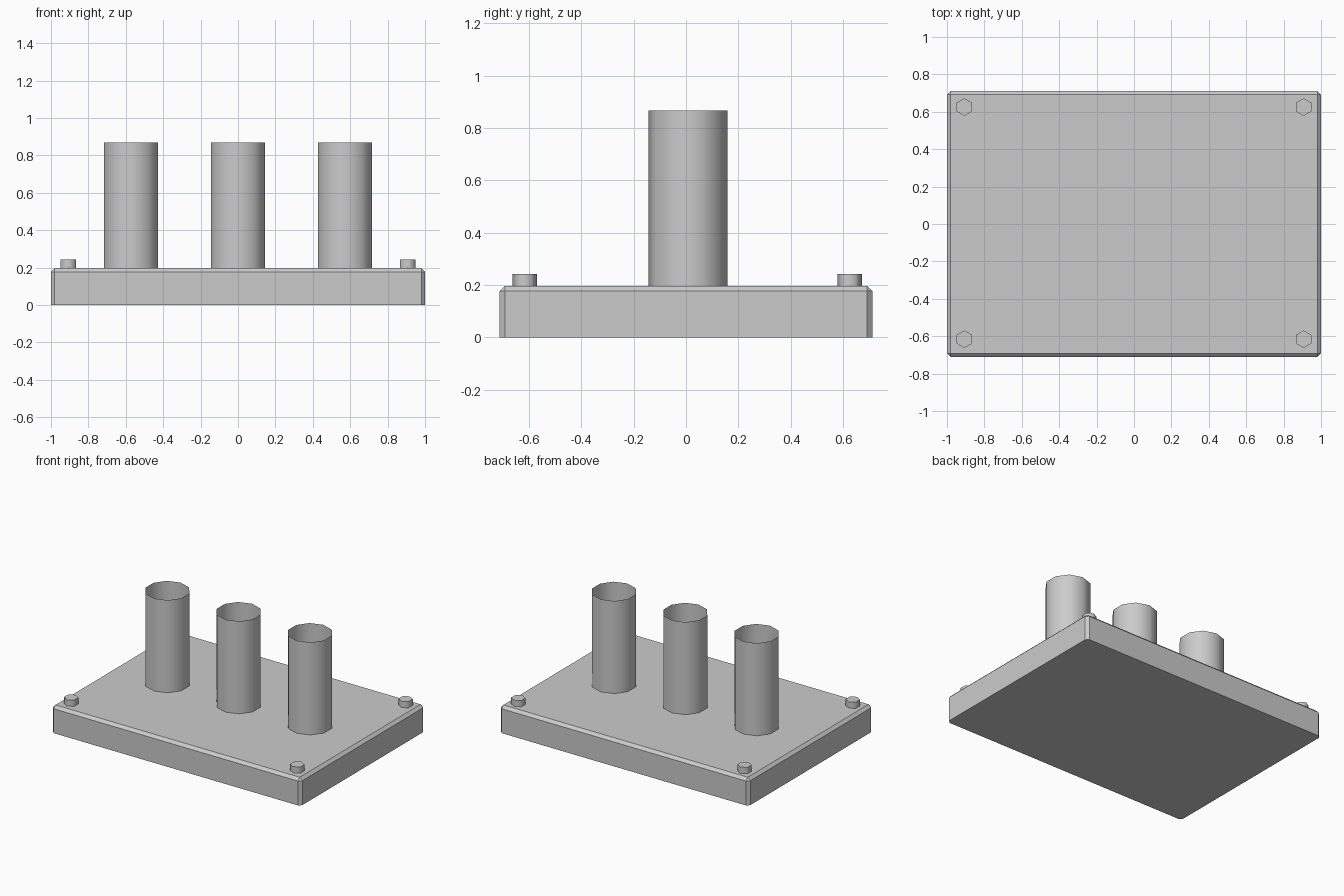
import bpy, bmesh, math

if "Cube" in bpy.data.objects:
    bpy.data.objects.remove(bpy.data.objects["Cube"])

PLATE_TOP = 0.197
TUBE_TOP = 0.868
BOLT_TOP = 0.243


def finish(name, bm, smooth_angle=None):
    bm.normal_update()
    mesh = bpy.data.meshes.new(name)
    bm.to_mesh(mesh)
    bm.free()
    obj = bpy.data.objects.new(name, mesh)
    bpy.context.collection.objects.link(obj)
    if smooth_angle:
        bpy.ops.object.select_all(action='DESELECT')
        obj.select_set(True)
        bpy.context.view_layer.objects.active = obj
        bpy.ops.object.shade_smooth_by_angle(angle=math.radians(smooth_angle))
    return obj


def prism(name, sides, radius, x, y, z0, z1, capped):
    # vertical prism with a corner pointing along +y
    bm = bmesh.new()
    bmesh.ops.create_cone(bm, cap_ends=capped, segments=sides,
                          radius1=radius, radius2=radius, depth=z1 - z0)
    for v in bm.verts:
        vx, vy = v.co.x, v.co.y
        turn = math.pi / 2 if sides == 10 or sides == 6 else 0
        ang = round(math.atan2(vy, vx) / (math.pi / sides)) * math.pi / sides
        # snap the ring so corners lie on the y axis
        k = round((ang - turn) / (2 * math.pi / sides) + 0.001)
        a = turn + k * 2 * math.pi / sides
        v.co = (x + radius * math.cos(a), y + radius * math.sin(a),
                v.co.z + (z0 + z1) / 2)
    return finish(name, bm, 65)


# base plate, chamfered on all edges except the bottom
bm = bmesh.new()
bmesh.ops.create_cube(bm, size=1)
for v in bm.verts:
    v.co = (v.co.x * 2, v.co.y * 1.424, (v.co.z + 0.5) * PLATE_TOP)
edges = [e for e in bm.edges if any(v.co.z > 0.1 for v in e.verts)]
bmesh.ops.bevel(bm, geom=edges, offset=0.02, offset_type='OFFSET',
                segments=1, affect='EDGES', profile=0.5)
finish("base_plate", bm)

# three open, thin-walled tubes
for i, x in enumerate((-0.572, 0, 0.572)):
    prism(f"tube_{i + 1}", 10, 0.151, x, 0.008, PLATE_TOP, TUBE_TOP, False)

# hexagonal bolts at the corners
for nx, x in (("left", -0.907), ("right", 0.907)):
    for ny, y in (("front", -0.616), ("back", 0.625)):
        prism(f"bolt_{ny}_{nx}", 6, 0.047, x, y, PLATE_TOP - 0.01, BOLT_TOP, True)
